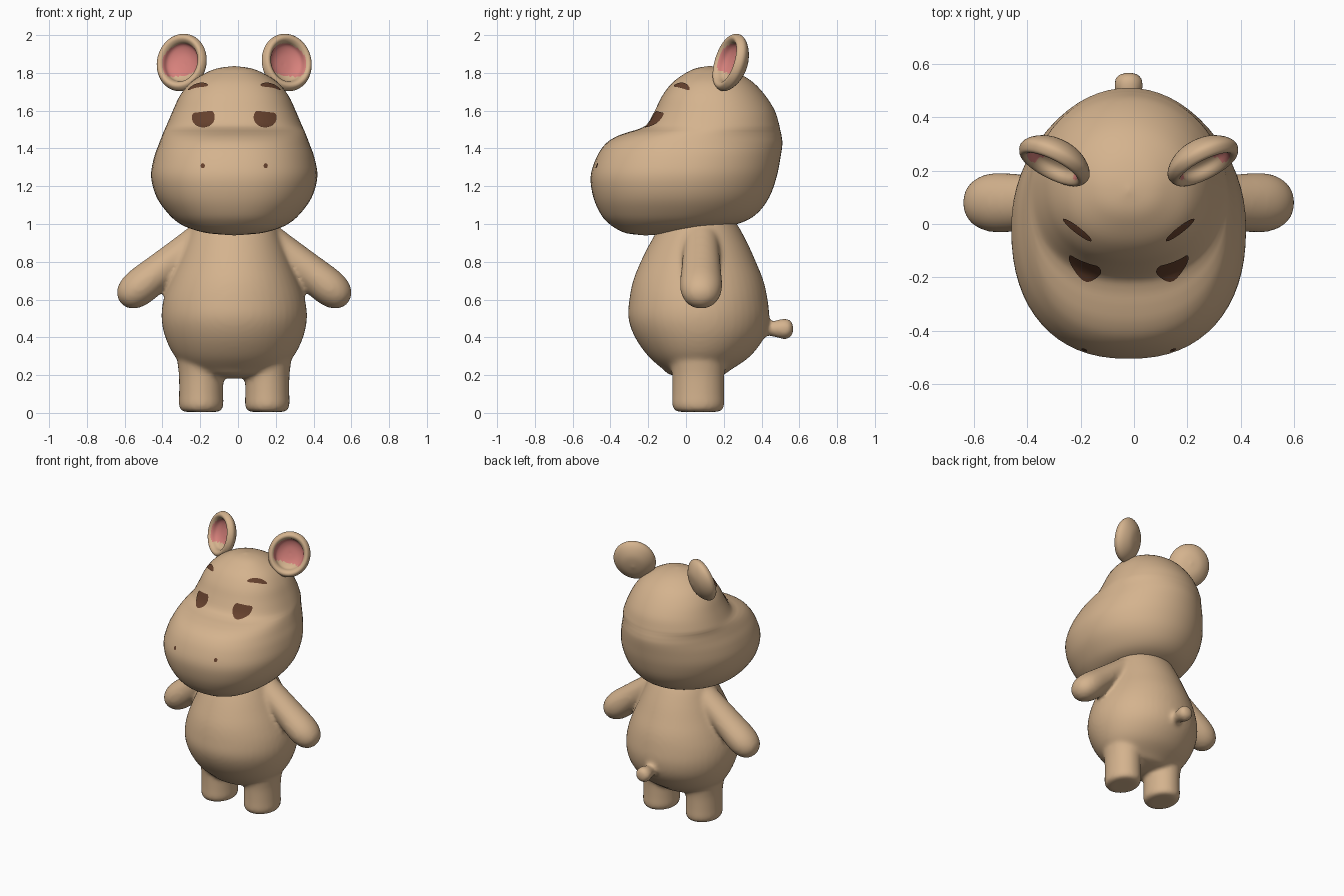
import bpy, bmesh, math
from mathutils import Vector, Matrix
from mathutils.bvhtree import BVHTree

cube = bpy.data.objects.get("Cube")
if cube:
    bpy.data.objects.remove(cube)

CX = -0.02  # middle of the character


def material(name, rgb):
    m = bpy.data.materials.new(name)
    m.use_nodes = True
    m.diffuse_color = (*rgb, 1)
    bsdf = m.node_tree.nodes["Principled BSDF"]
    bsdf.inputs["Base Color"].default_value = (*rgb, 1)
    bsdf.inputs["Roughness"].default_value = 0.7
    return m


TAN = material("tan skin", (0.66, 0.45, 0.27))
PINK = material("ear pink", (0.68, 0.22, 0.20))
BROWN = material("dark brown", (0.13, 0.052, 0.026))


def smooth_rows(rows, steps):
    """Catmull-Rom interpolation between profile rows."""
    out = []
    for i in range(len(rows) - 1):
        quad = [rows[max(i - 1, 0)], rows[i], rows[i + 1], rows[min(i + 2, len(rows) - 1)]]
        for s in range(steps):
            t = s / steps
            out.append([0.5 * (2 * b + (c - a) * t + (2 * a - 5 * b + 4 * c - d) * t * t
                               + (3 * b - a - 3 * c + d) * t ** 3) for a, b, c, d in zip(*quad)])
    return out + [list(rows[-1])]


def loft(rows, power=2.0, segs=48, steps=4):
    """Closed loft of rows (z, half width, front y, back y)."""
    bm = bmesh.new()
    rings = []
    for z, w, yf, yb in smooth_rows(rows, steps):
        w = max(w, 0.002)
        mid, half = (yf + yb) / 2, max((yb - yf) / 2, 0.002)
        ring = []
        for k in range(segs):
            a = math.tau * k / segs
            c, s = math.cos(a), math.sin(a)
            e = 2 / power if s < 0 else 1
            ring.append(bm.verts.new((math.copysign(abs(c) ** e, c) * w,
                                      mid + math.copysign(abs(s) ** e, s) * half, z)))
        rings.append(ring)
    for lo, hi in zip(rings, rings[1:]):
        for k in range(segs):
            n = (k + 1) % segs
            bm.faces.new((lo[k], lo[n], hi[n], hi[k]))
    bm.faces.new(rings[0][::-1])
    bm.faces.new(rings[-1])
    bmesh.ops.recalc_face_normals(bm, faces=bm.faces)
    return bm


def round_rows(pairs, flat=1.0):
    return [(z, r, -r * flat, r * flat) for z, r in pairs]


def finish(bms, name, mats):
    """Combine bmeshes into one smooth-shaded object."""
    total = bmesh.new()
    for bm in bms:
        part = bpy.data.meshes.new("part")
        bm.to_mesh(part)
        bm.free()
        total.from_mesh(part)
        bpy.data.meshes.remove(part)
    for f in total.faces:
        f.smooth = True
    mesh = bpy.data.meshes.new(name)
    total.to_mesh(mesh)
    total.free()
    for m in mats:
        mesh.materials.append(m)
    obj = bpy.data.objects.new(name, mesh)
    bpy.context.collection.objects.link(obj)
    return obj


# Head: broad muzzle below, domed skull above
head_bm = loft([
    (0.94, 0.0, -0.22, -0.21), (0.95, 0.13, -0.31, -0.06), (0.97, 0.215, -0.36, 0.09),
    (1.0, 0.285, -0.405, 0.27), (1.05, 0.345, -0.45, 0.37), (1.14, 0.41, -0.49, 0.44),
    (1.25, 0.44, -0.505, 0.48), (1.35, 0.425, -0.475, 0.50), (1.42, 0.40, -0.43, 0.51),
    (1.46, 0.385, -0.375, 0.507), (1.485, 0.375, -0.31, 0.502), (1.503, 0.367, -0.25, 0.498),
    (1.53, 0.355, -0.205, 0.492), (1.6, 0.325, -0.165, 0.47), (1.68, 0.287, -0.125, 0.42),
    (1.75, 0.23, -0.07, 0.355), (1.8, 0.15, 0.0, 0.275), (1.825, 0.085, 0.055, 0.2),
    (1.836, 0.0, 0.12, 0.13)], power=2.3, segs=64)
head_bm.transform(Matrix.Translation((CX, 0, 0)))
surface = BVHTree.FromBMesh(head_bm)
finish([head_bm], "head", [TAN])

# Body: torso, arms, legs and tail fused into one soft skin
parts = [loft([
    (0.18, 0.0, 0.05, 0.06), (0.2, 0.16, -0.08, 0.19), (0.23, 0.24, -0.12, 0.24),
    (0.3, 0.315, -0.2, 0.34), (0.4, 0.365, -0.27, 0.415), (0.5, 0.385, -0.305, 0.44),
    (0.6, 0.375, -0.3, 0.432), (0.7, 0.342, -0.28, 0.41), (0.8, 0.30, -0.24, 0.37),
    (0.9, 0.26, -0.19, 0.325), (1.0, 0.22, -0.13, 0.27), (1.06, 0.18, -0.08, 0.22)])]
tail = loft(round_rows([(0, 0.035), (0.06, 0.04), (0.12, 0.055), (0.16, 0.045), (0.178, 0.0)]))
tail.transform(Matrix.Translation((CX, 0.395, 0.445)) @ Matrix.Rotation(-math.pi / 2, 4, "X"))
parts[0].transform(Matrix.Translation((CX, 0, 0)))
parts.append(tail)
for side in (-1, 1):
    leg = loft(round_rows([(0.005, 0.085), (0.012, 0.105), (0.04, 0.118), (0.1, 0.117),
                           (0.2, 0.118), (0.3, 0.128), (0.42, 0.12)], 1.17))
    leg.transform(Matrix.Translation((CX + side * 0.175, 0.065, 0)))
    arm = loft(round_rows([(0, 0.08), (0.15, 0.085), (0.3, 0.092), (0.45, 0.098),
                           (0.53, 0.08), (0.57, 0.045), (0.585, 0.0)], 1.14))
    arm.transform(Matrix.Translation((CX + side * 0.15, 0.08, 0.95))
                  @ Matrix.Rotation(side * math.radians(129), 4, "Y"))
    parts += [leg, arm]
body = finish(parts, "body", [TAN])
fuse = body.modifiers.new("fuse", "REMESH")
fuse.mode = "VOXEL"
fuse.voxel_size = 0.014
fuse.use_smooth_shade = True
soften = body.modifiers.new("soften", "SMOOTH")
soften.factor = 0.5
soften.iterations = 8

# Ears: dished cups with a pink lining
for side, label in ((-1, "right"), (1, "left")):
    ear = loft(round_rows([(-0.06, 0.0), (-0.05, 0.07), (-0.02, 0.12), (0.015, 0.143),
                           (0.045, 0.132), (0.05, 0.115), (0.035, 0.1), (0.005, 0.088),
                           (-0.015, 0.05), (-0.02, 0.0)], 1.1))
    for f in ear.faces:
        c = f.calc_center_median()
        lining = f.normal.z > 0.1 or c.x * f.normal.x + c.y * f.normal.y < 0
        if lining and c.xy.length < 0.104 and c.z > -0.03 and c.y > -0.062:
            f.material_index = 1
    ear.transform(Matrix.Translation((CX + side * 0.27, 0.25, 1.85))
                  @ Matrix.Rotation(side * 0.4, 4, "Z") @ Matrix.Rotation(side * 0.2, 4, "Y")
                  @ Matrix.Rotation(math.radians(-16), 4, "X")
                  @ Matrix.Rotation(math.pi / 2, 4, "X"))
    finish([ear], label + "_ear", [TAN, PINK])


def plate(name, outline, place, direction, rings=4):
    """Thin painted patch projected on the head."""
    bm = bmesh.new()
    mid = sum((Vector(p) for p in outline), Vector((0, 0))) / len(outline)

    def vert(p):
        hit, normal, _, _ = surface.ray_cast(place(p), direction)
        return bm.verts.new(hit + normal * 0.005)

    centre = vert(mid)
    loops = [[vert(mid.lerp(Vector(p), r / rings)) for p in outline] for r in range(1, rings + 1)]
    n = len(outline)
    for k in range(n):
        j = (k + 1) % n
        bm.faces.new((centre, loops[0][k], loops[0][j]))
        for a, b in zip(loops, loops[1:]):
            bm.faces.new((a[k], b[k], b[j], a[j]))
    bmesh.ops.recalc_face_normals(bm, faces=bm.faces)
    if sum((f.normal.dot(direction) for f in bm.faces)) > 0:
        bmesh.ops.reverse_faces(bm, faces=bm.faces)
    finish([bm], name, [BROWN])


def oval(rx, ry, tilt=0.0, lid=9.0, n=28):
    """Tilted oval, cut flat above by an eyelid."""
    spin = Matrix.Rotation(tilt, 2)
    return [spin @ Vector((rx * math.cos(math.tau * k / n),
                           min(ry * math.sin(math.tau * k / n), lid))) for k in range(n)]


# Sleepy eyes, nostrils and brows
for side, label in ((-1, "right"), (1, "left")):
    def front(x, z):
        return lambda p: Vector((CX + side * (x + p[0]), -2, z + p[1]))

    def above(x, y):
        return lambda p: Vector((CX + side * (x + p[0]), y + p[1], 3))

    back, down = Vector((0, 1, 0)), Vector((0, 0, -1))
    plate(label + "_eye", oval(0.06, 0.055, -0.12, 0.03), front(0.162, 1.562), back)
    plate(label + "_nostril", oval(0.011, 0.013), front(0.165, 1.307), back, 2)
    plate(label + "_brow", oval(0.066, 0.012, 0.66), above(0.19, -0.02), down)
